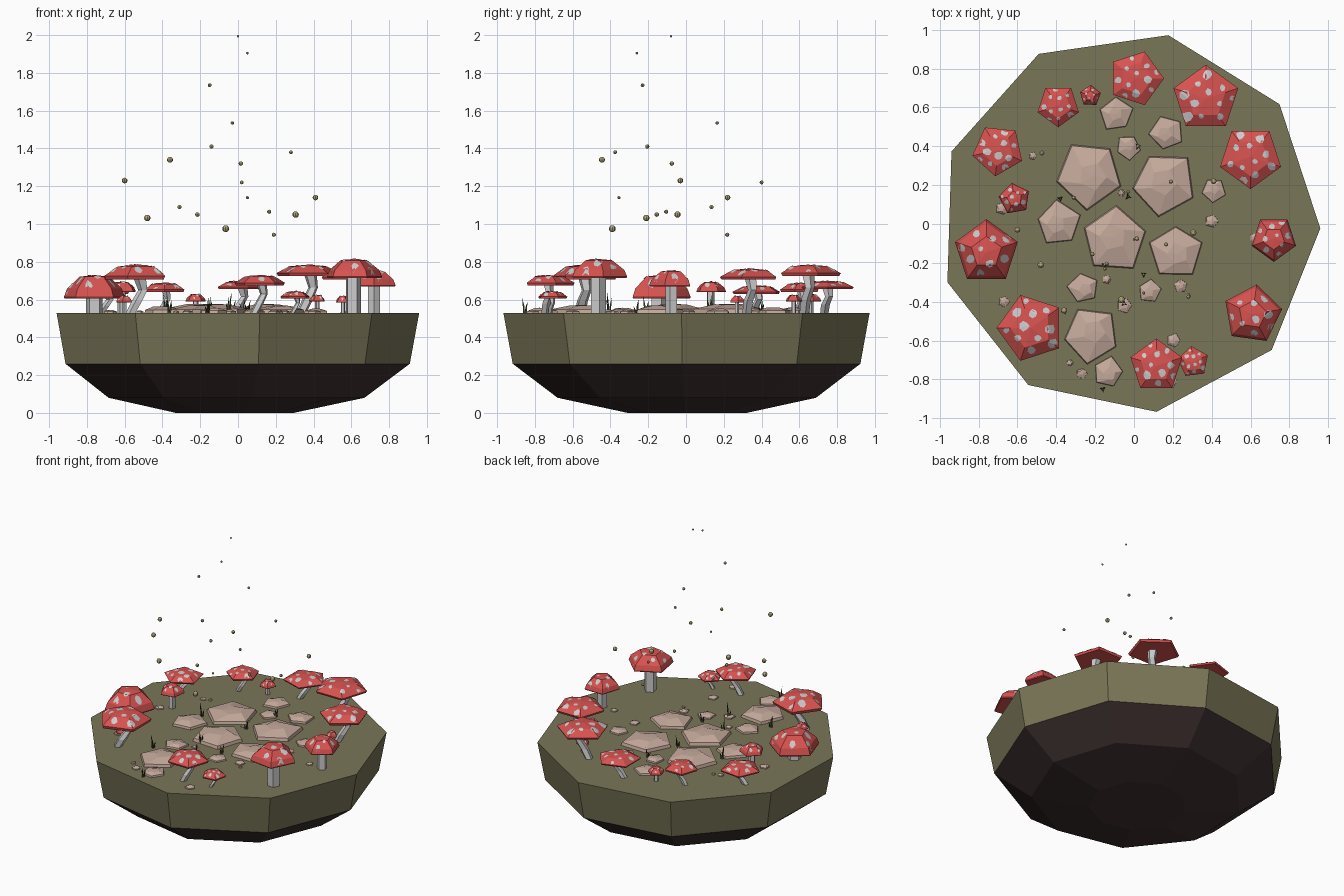
import bpy, bmesh, random
from math import sin, cos, pi, radians
from mathutils import Vector
from mathutils.bvhtree import BVHTree

random.seed(4)
GROUND = 0.53


def material(name, r, g, b):
    m = bpy.data.materials.new(name)
    m.diffuse_color = (r, g, b, 1)
    return m


GRASS = material("moss", 0.19, 0.18, 0.095)
SOIL = material("soil", 0.05, 0.03, 0.03)
RED = material("cap_red", 0.68, 0.085, 0.08)
STONE = material("stone", 0.56, 0.40, 0.33)
SPORE = material("spore", 0.45, 0.38, 0.19)
BLADE = material("blade", 0.045, 0.055, 0.02)


def finish(bm, name, mat):
    me = bpy.data.meshes.new(name)
    bm.to_mesh(me)
    bm.free()
    ob = bpy.data.objects.new(name, me)
    bpy.context.collection.objects.link(ob)
    if mat:
        me.materials.append(mat)
    return ob


def ring(c, r, n, rot, jit=None):
    """n-sided horizontal ring, optionally with per-corner radius factors"""
    return [Vector((c[0] + r * (jit[i] if jit else 1) * cos(rot + 2 * pi * i / n),
                    c[1] + r * (jit[i] if jit else 1) * sin(rot + 2 * pi * i / n), c[2]))
            for i in range(n)]


def loft(bm, rings):
    """skin stacked rings, close both ends; zero-radius rings become points"""
    vs = [[bm.verts.new(p) for p in r] for r in rings]
    n = len(vs[0])
    for a, b in zip(vs, vs[1:]):
        for i in range(n):
            j = (i + 1) % n
            bm.faces.new((a[i], a[j], b[j], b[i]))
    for r, pts in ((vs[0][::-1], rings[0]), (vs[-1], rings[-1])):
        if (pts[0] - pts[1]).length > 1e-5:
            bm.faces.new(r)
    bmesh.ops.remove_doubles(bm, verts=bm.verts[:], dist=1e-5)


def island(name, profile, mat):
    bm = bmesh.new()
    loft(bm, [ring((-0.025, 0.008, z), r, 9, radians(-1.8)) for r, z in profile])
    finish(bm, name, mat)


# island: nine-sided soil bowl with a moss slab on top
island("soil_base", [(0.32, 0), (0.695, 0.08), (0.935, 0.26)], SOIL)
island("moss_top", [(0.935, 0.26), (0.985, GROUND)], GRASS)

# mushrooms: x, y, cap radius, cap bottom z, cap top z, rotation, kind
FLAT = [(0.95, 0), (1.0, 0.25), (0.6, 0.85), (0, 1.0)]
TALL = [(0.98, 0), (1.0, 0.06), (0.9, 0.42), (0.48, 0.93), (0, 1.0)]
MUSHROOMS = [
    (0.01, 0.75, 0.145, 0.655, 0.70, 0, 'F'),
    (0.37, 0.645, 0.175, 0.725, 0.785, 18, 'F'),
    (0.60, 0.345, 0.165, 0.705, 0.765, 54, 'F'),
    (0.72, -0.075, 0.12, 0.67, 0.755, 54, 'T'),
    (0.61, -0.465, 0.155, 0.715, 0.815, 10, 'T'),
    (0.305, -0.71, 0.082, 0.605, 0.645, 25, 'F'),
    (0.115, -0.73, 0.14, 0.675, 0.73, 18, 'F'),
    (-0.53, -0.535, 0.178, 0.705, 0.787, 36, 'F'),
    (-0.76, -0.145, 0.17, 0.605, 0.73, 18, 'T'),
    (-0.615, 0.13, 0.083, 0.64, 0.695, 28, 'T'),
    (-0.70, 0.38, 0.135, 0.63, 0.675, 48, 'F'),
    (-0.39, 0.61, 0.112, 0.64, 0.69, 54, 'F'),
    (-0.225, 0.66, 0.056, 0.59, 0.63, 15, 'T'),
    (0.42, 0.57, 0.045, 0.59, 0.625, 30, 'T'),
    (0.555, 0.27, 0.04, 0.585, 0.62, 10, 'T'),
    (-0.60, -0.46, 0.045, 0.585, 0.62, 40, 'T'),
]


def spots(tree, x, y, r, kind):
    """irregular patches draped over the cap"""
    bm = bmesh.new()

    def drop(p, centre):
        for _ in range(12):
            hit = tree.ray_cast(Vector((p[0], p[1], 3)), Vector((0, 0, -1)))[0]
            if hit:
                return hit + Vector((0, 0, 0.003))
            p = p.lerp(centre, 0.2)
        return None

    centre = Vector((x, y))
    count = 11 if kind == 'F' else 9
    start = random.uniform(0, 6)
    for k in range(count):
        a = start + k * 2.4
        d = r * (0.2 + 0.62 * (k / count) ** 0.6)
        size = r * random.uniform(0.08, 0.16)
        c = centre + Vector((cos(a), sin(a))) * d
        top = drop(c, centre)
        outline = [drop(c + Vector((cos(t), sin(t))) * size * random.uniform(0.75, 1.15), centre)
                   for t in [2 * pi * i / 7 for i in range(7)]]
        if top is None or None in outline:
            continue
        mid = bm.verts.new(top)
        rim = [bm.verts.new(p) for p in outline]
        for i in range(7):
            bm.faces.new((mid, rim[i], rim[(i + 1) % 7]))
    finish(bm, "cap_spots", None)


for x, y, r, z0, z1, rot, kind in MUSHROOMS:
    # cap
    bm = bmesh.new()
    prof = FLAT if kind == 'F' else TALL
    loft(bm, [ring((x, y, z0 + (z1 - z0) * h), r * f, 5, radians(rot)) for f, h in prof])
    tree = BVHTree.FromBMesh(bm)
    finish(bm, "mushroom_cap", RED)
    spots(tree, x, y, r, kind)
    # stalk: straight under tall caps, crooked under flat caps
    bm = bmesh.new()
    if kind == 'T':
        path = [(0, 0, 0.27), (0, 0, 0.27)]
    else:
        path = [(-0.2, -0.12, 0.16), (-0.02, -0.08, 0.17), (0.16, 0.05, 0.15), (0.08, 0.0, 0.2)]
    h = z0 + 0.004 - GROUND
    loft(bm, [ring((x + dx * r, y + dy * r, GROUND + h * i / (len(path) - 1)), w * r, 5, radians(rot))
              for i, (dx, dy, w) in enumerate(path)])
    finish(bm, "mushroom_stalk", None)

# stepping stones: x, y, radius, rotation
STONES = [
    (-0.23, 0.26, 0.18, 50), (0.15, 0.21, 0.175, 46), (-0.10, -0.08, 0.175, 15),
    (-0.39, 0, 0.12, 22), (0.215, -0.14, 0.14, 18), (-0.22, -0.57, 0.15, 46),
    (-0.26, -0.33, 0.085, 30), (0.17, 0.47, 0.095, 40), (-0.09, 0.565, 0.09, 20),
    (-0.03, 0.395, 0.065, 60), (0.41, 0.175, 0.065, 50), (0.08, -0.345, 0.062, 10),
    (0.40, 0.015, 0.037, 0), (0.24, -0.32, 0.037, 20), (-0.135, -0.765, 0.085, 5),
    (-0.27, -0.77, 0.03, 0), (-0.33, -0.715, 0.018, 0), (0.205, -0.60, 0.037, 0),
    (-0.68, 0.08, 0.035, 0), (-0.67, -0.40, 0.03, 0), (-0.05, -0.42, 0.04, 0),
    (-0.14, -0.285, 0.025, 0), (-0.52, 0.35, 0.022, 0), (-0.475, 0.365, 0.013, 0),
    (0.28, -0.37, 0.012, 0), (0.62, -0.07, 0.025, 0), (-0.065, 0.16, 0.02, 0),
    (0.19, -0.81, 0.035, 0),
]
for x, y, r, rot in STONES:
    bm = bmesh.new()
    jit = [random.uniform(0.9, 1.08) for _ in range(5)]
    a, h = radians(rot), 0.008 + r * 0.22
    tip = (x + random.uniform(-.15, .15) * r, y + random.uniform(-.15, .15) * r)
    loft(bm, [ring((x, y, GROUND - 0.005), r, 5, a, jit),
              ring((x, y, GROUND + h * 0.45), r * 0.95, 5, a, jit),
              ring((*tip, GROUND + h * 0.95), r * 0.4, 5, a + 0.3),
              ring((*tip, GROUND + h), 0, 5, a)])
    finish(bm, "stepping_stone", STONE)

# grass tufts: three thin leaning blades each
for x, y, tall in [(-0.38, 0.13, 0.10), (-0.03, 0.14, 0.07), (-0.15, -0.21, 0.09), (-0.16, -0.85, 0.08),
                   (0.05, -0.26, 0.07), (-0.05, -0.41, 0.11), (-0.36, -0.45, 0.09), (0.02, 0.40, 0.07)]:
    bm = bmesh.new()
    for k in range(3):
        a = k * 2.1 + x * 9
        d, hgt = Vector((cos(a), sin(a), 0)) * 0.012, tall * (1 - 0.25 * k)
        base = Vector((x, y, GROUND)) + d * 0.5
        loft(bm, [ring(base, 0.006, 3, a),
                  ring(base + d * 0.3 + Vector((0, 0, hgt * 0.5)), 0.005, 3, a),
                  ring(base + d + Vector((0, 0, hgt)), 0, 3, a)])
    finish(bm, "grass_tuft", BLADE)

# floating spores: x, y, z, radius
SPORES = [
    (0, -0.08, 1.994, 0.006), (0.05, -0.26, 1.905, 0.007), (-0.15, -0.23, 1.735, 0.01),
    (-0.03, 0.165, 1.535, 0.009), (-0.14, -0.205, 1.41, 0.011), (-0.36, -0.445, 1.34, 0.016),
    (0.28, -0.375, 1.38, 0.01), (0.015, -0.075, 1.32, 0.012), (-0.60, -0.03, 1.23, 0.015),
    (0.02, 0.40, 1.22, 0.01), (0.41, 0.22, 1.14, 0.015), (0.05, -0.355, 1.14, 0.008),
    (-0.31, 0.135, 1.09, 0.011), (0.165, -0.105, 1.065, 0.011), (-0.215, -0.155, 1.05, 0.012),
    (0.305, -0.045, 1.05, 0.017), (-0.48, -0.21, 1.032, 0.017), (-0.065, -0.39, 0.975, 0.018),
    (0.19, 0.218, 0.943, 0.011),
]
for x, y, z, r in SPORES:
    bm = bmesh.new()
    bmesh.ops.create_uvsphere(bm, u_segments=8, v_segments=6, radius=r)
    bmesh.ops.translate(bm, verts=bm.verts[:], vec=(x, y, z))
    finish(bm, "spore", SPORE)
